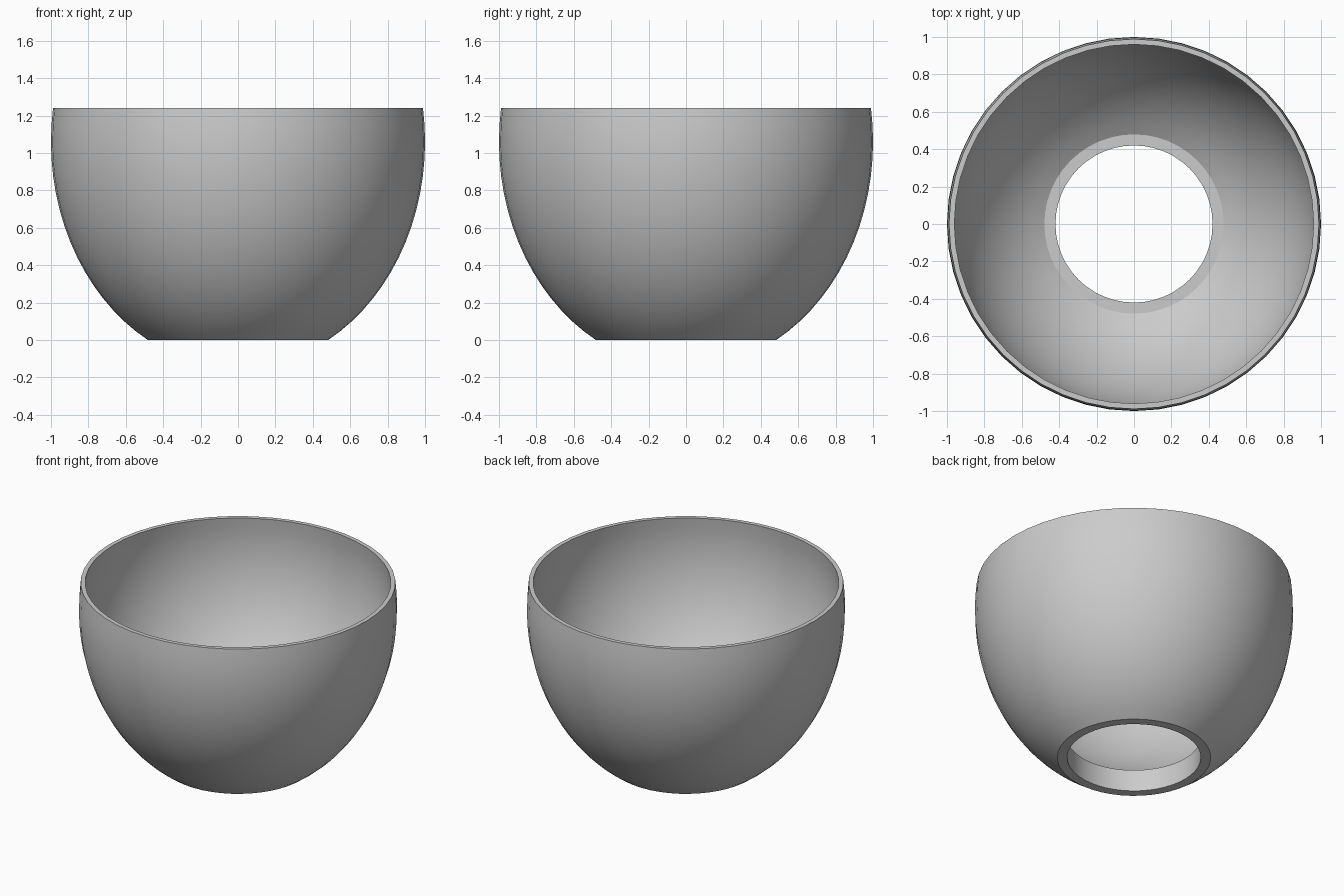
import bpy
import math

cube = bpy.data.objects.get("Cube")
if cube:
    bpy.data.objects.remove(cube, do_unlink=True)

SIDES, RINGS = 48, 16
HEIGHT, FLOOR, HOLE = 1.24, 0.15, 0.42
CENTRE = 1.06          # height of the widest point


def arc(radius, depth, z_low):
    """Elliptical wall profile from z_low up to the rim."""
    start = math.asin((z_low - CENTRE) / depth)
    end = math.asin((HEIGHT - CENTRE) / depth)
    steps = [start + (end - start) * i / RINGS for i in range(RINGS + 1)]
    return [(radius * math.cos(t), CENTRE + depth * math.sin(t)) for t in steps]


# Closed profile: outer wall, rim, inner wall, floor ledge, hole
profile = arc(1.0, 1.21, 0) + arc(0.975, 1.045, FLOOR)[::-1]
profile += [(HOLE, FLOOR), (HOLE, 0)]

# Revolve the profile
count = len(profile)
verts = [(r * math.cos(a), r * math.sin(a), z)
         for a in (math.tau * s / SIDES for s in range(SIDES))
         for r, z in profile]
faces = []
for s in range(SIDES):
    here, there = s * count, (s + 1) % SIDES * count
    for i in range(count):
        j = (i + 1) % count
        faces.append((here + i, there + i, there + j, here + j))

mesh = bpy.data.meshes.new("bowl")
mesh.from_pydata(verts, [], faces)
mesh.update()
bowl = bpy.data.objects.new("bowl", mesh)
bpy.context.collection.objects.link(bowl)

# Plain grey
grey = bpy.data.materials.new("grey")
grey.use_nodes = True
colour = (0.6, 0.6, 0.6, 1)
grey.diffuse_color = colour
grey.node_tree.nodes["Principled BSDF"].inputs["Base Color"].default_value = colour
mesh.materials.append(grey)

# Smooth walls with sharp rim and hole edges
bpy.context.view_layer.objects.active = bowl
bowl.select_set(True)
bpy.ops.object.shade_smooth_by_angle(angle=math.radians(30))
